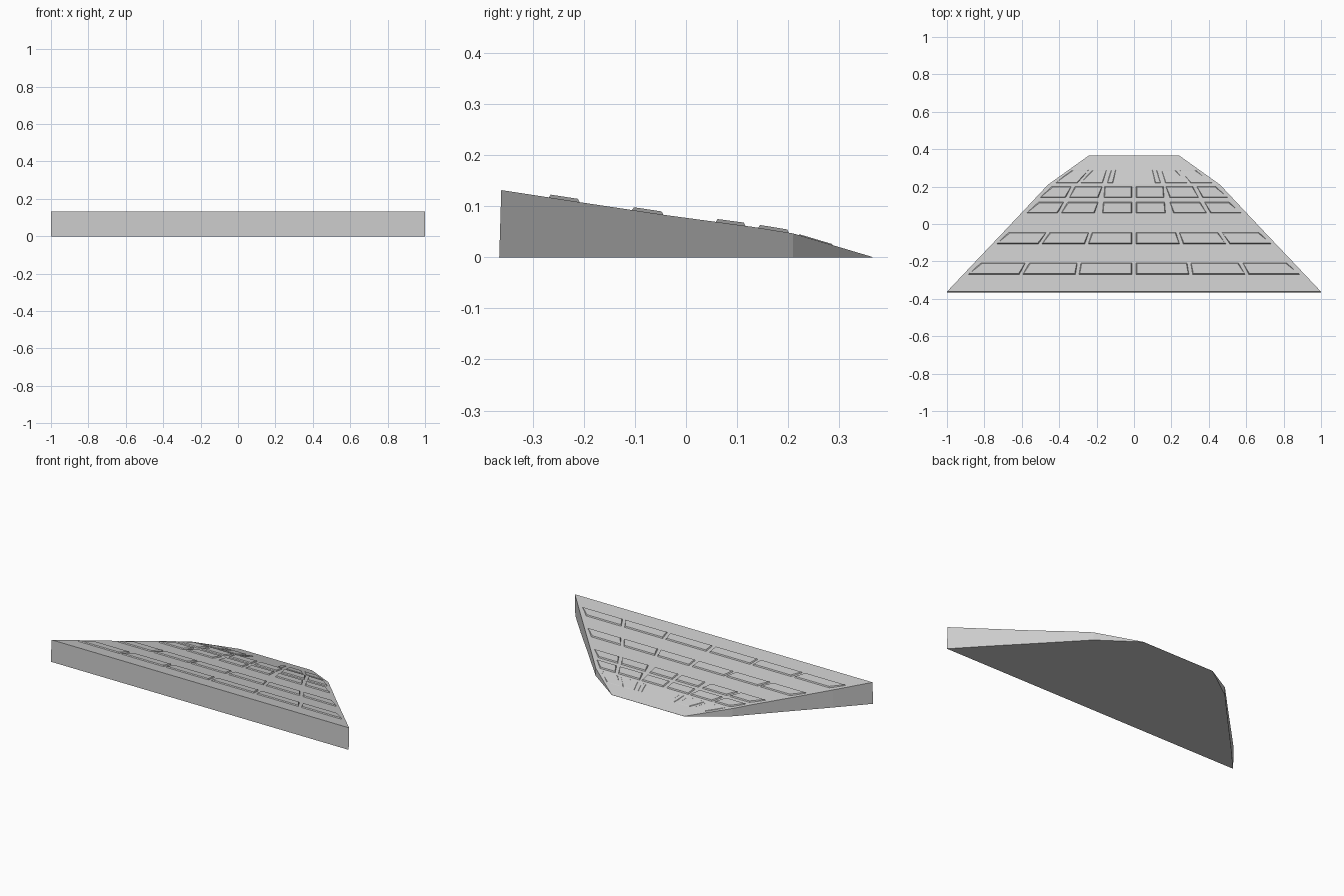
import bpy

if "Cube" in bpy.data.objects:
    bpy.data.objects.remove(bpy.data.objects["Cube"])

# stations along the depth: y of top edge, height, half width
STATIONS = [(-0.362, 0.132, 1.0), (-0.2, 0.107, 0.847), (-0.04, 0.083, 0.695),
            (0.13, 0.060, 0.535), (0.21, 0.047, 0.46), (0.365, 0.001, 0.243)]


def make_object(name, verts, faces):
    mesh = bpy.data.meshes.new(name)
    mesh.from_pydata(verts, [], faces)
    obj = bpy.data.objects.new(name, mesh)
    bpy.context.collection.objects.link(obj)
    return obj


def top_z(y):
    for (y0, z0, _), (y1, z1, _) in zip(STATIONS, STATIONS[1:]):
        if y <= y1:
            return z0 + (z1 - z0) * (y - y0) / (y1 - y0)
    return STATIONS[-1][1]


# wedge body, lofted through the stations
verts, faces = [], []
for i, (y, z, w) in enumerate(STATIONS):
    yb = -0.366 if i == 0 else y
    verts += [(-w, yb, 0), (w, yb, 0), (w, y, z), (-w, y, z)]
for i in range(len(STATIONS) - 1):
    a, b = 4 * i, 4 * i + 4
    for k in range(4):
        n = (k + 1) % 4
        faces.append((a + n, a + k, b + k, b + n))
faces.append((0, 1, 2, 3))
n = len(verts)
faces.append((n - 1, n - 2, n - 3, n - 4))
make_object("wedge_body", verts, faces)

# raised tile rows: y range, thickness, then (near x0, x1, far x0, x1) per tile
ROWS = [
    (-0.27, -0.207, 0.006, [(0.01, 0.295, 0.01, 0.285), (0.312, 0.595, 0.302, 0.56),
                            (0.612, 0.885, 0.58, 0.818)]),
    (-0.107, -0.043, 0.006, [(0.01, 0.245, 0.01, 0.225), (0.262, 0.492, 0.24, 0.45),
                             (0.51, 0.735, 0.468, 0.668)]),
    (0.057, 0.118, 0.006, [(0.01, 0.17, 0.01, 0.165), (0.21, 0.39, 0.19, 0.355),
                           (0.408, 0.575, 0.375, 0.51)]),
    (0.14, 0.203, 0.006, [(0.01, 0.162, 0.01, 0.158), (0.19, 0.347, 0.168, 0.315),
                          (0.365, 0.502, 0.333, 0.438)]),
    (0.218, 0.29, 0.002, [(0.11, 0.145, 0.095, 0.125), (0.165, 0.285, 0.145, 0.225),
                          (0.3, 0.42, 0.242, 0.332)]),
]


def add_tile(verts, faces, y0, y1, thick, xs, side):
    a, b, c, d = xs
    ins = 0.005
    base = [(a, y0), (b, y0), (d, y1), (c, y1)]
    top = [(a + ins, y0 + ins), (b - ins, y0 + ins), (d - ins, y1 - ins), (c + ins, y1 - ins)]
    s = len(verts)
    verts += [(side * x, y, top_z(y) - 0.002) for x, y in base]
    verts += [(side * x, y, top_z(y) + thick) for x, y in top]
    quads = [(0, 3, 2, 1), (4, 5, 6, 7)] + [(k, (k + 1) % 4, 4 + (k + 1) % 4, 4 + k) for k in range(4)]
    for q in quads:
        q = q if side > 0 else q[::-1]
        faces.append(tuple(s + v for v in q))


for i, (y0, y1, thick, tiles) in enumerate(ROWS):
    verts, faces = [], []
    for side in (1, -1):
        for xs in tiles:
            add_tile(verts, faces, y0, y1, thick, xs, side)
    make_object(f"raised_tiles_row_{i + 1}", verts, faces)
